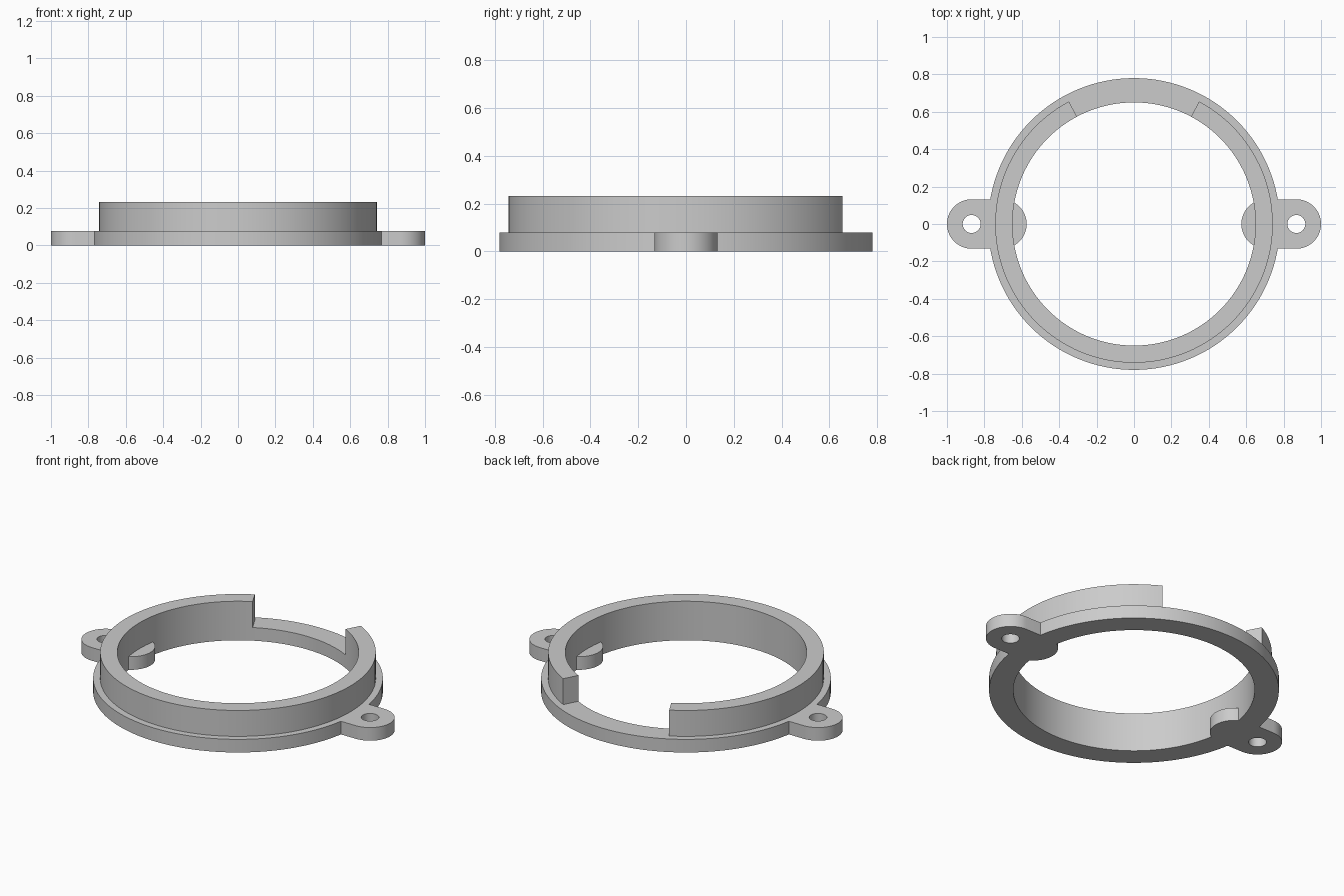
import bpy, bmesh
from math import pi, sin, cos, radians

FLANGE_R, WALL_R, BORE_R = 0.78, 0.742, 0.65
FLANGE_H, TOTAL_H = 0.078, 0.232
TAB_R, TAB_IN, TAB_OUT = 0.132, 0.706, 0.868
HOLE_R = 0.048
GAP = radians(28)          # half of the opening at the back

cube = bpy.data.objects.get("Cube")
if cube:
    bpy.data.objects.remove(cube, do_unlink=True)

grey = bpy.data.materials.new("grey plastic")
grey.use_nodes = True
COLOUR = (0.6, 0.6, 0.6, 1)
grey.diffuse_color = COLOUR
grey.node_tree.nodes["Principled BSDF"].inputs["Base Color"].default_value = COLOUR


def arc(cx, r, start, end, n):
    return [(cx + r * cos(start + (end - start) * i / n),
             r * sin(start + (end - start) * i / n)) for i in range(n + 1)]


def add_object(name, bm):
    bmesh.ops.recalc_face_normals(bm, faces=bm.faces)
    mesh = bpy.data.meshes.new(name)
    bm.to_mesh(mesh)
    bm.free()
    mesh.materials.append(grey)
    obj = bpy.data.objects.new(name, mesh)
    bpy.context.collection.objects.link(obj)
    return obj


def prism(name, outline, z0, z1):
    bm = bmesh.new()
    face = bm.faces.new([bm.verts.new((x, y, z0)) for x, y in outline])
    top = bmesh.ops.extrude_face_region(bm, geom=[face])["geom"]
    bmesh.ops.translate(bm, vec=(0, 0, z1 - z0),
                        verts=[v for v in top if isinstance(v, bmesh.types.BMVert)])
    return add_object(name, bm)


def ring(name, r_in, r_out, z0, z1, start=0, end=2 * pi, n=128):
    """Rectangular section swept around z, capped when it is not a full turn."""
    closed = end - start > 2 * pi - 0.001
    bm = bmesh.new()
    inner, outer = arc(0, r_in, start, end, n), arc(0, r_out, start, end, n)
    loops = [[bm.verts.new((*p, z)) for p, z in
              ((a, z0), (b, z0), (b, z1), (a, z1))] for a, b in zip(inner, outer)]
    if closed:
        bmesh.ops.delete(bm, geom=loops.pop(), context='VERTS')
        loops.append(loops[0])
    else:
        bm.faces.new(loops[0])
        bm.faces.new(loops[-1])
    for a, b in zip(loops, loops[1:]):
        for k in range(4):
            j = (k + 1) % 4
            bm.faces.new((a[k], a[j], b[j], b[k]))
    return add_object(name, bm)


def boolean(target, tool, operation):
    bpy.ops.object.select_all(action='DESELECT')
    bpy.context.view_layer.objects.active = target
    target.select_set(True)
    mod = target.modifiers.new(operation.lower(), 'BOOLEAN')
    mod.operation, mod.solver, mod.object = operation, 'EXACT', tool
    bpy.ops.object.modifier_apply(modifier=mod.name)
    bpy.data.objects.remove(tool, do_unlink=True)


# Flat flange with two screw tabs, each a rounded slot shape with a hole
flange = ring("flange", BORE_R, FLANGE_R, 0, FLANGE_H)
for side in (-1, 1):
    outline = (arc(TAB_OUT, TAB_R, -pi / 2, pi / 2, 32)
               + arc(TAB_IN, TAB_R, pi / 2, 3 * pi / 2, 32))
    tab = prism("screw_tab", [(side * x, y) for x, y in outline], 0, FLANGE_H)
    boolean(flange, tab, 'UNION')
    hole = prism("screw_hole", arc(side * TAB_OUT, HOLE_R, 0, 2 * pi, 32)[:-1],
                 -0.1, FLANGE_H + 0.1)
    hole.hide_render = True
    boolean(flange, hole, 'DIFFERENCE')

# Raised collar, open at the back
collar = ring("collar", BORE_R, WALL_R, FLANGE_H, TOTAL_H,
              pi / 2 + GAP, 5 * pi / 2 - GAP, 108)

# Smooth round sides with crisp corners
bpy.ops.object.select_all(action='DESELECT')
for obj in (flange, collar):
    obj.select_set(True)
bpy.context.view_layer.objects.active = flange
bpy.ops.object.shade_smooth_by_angle(angle=radians(30))
